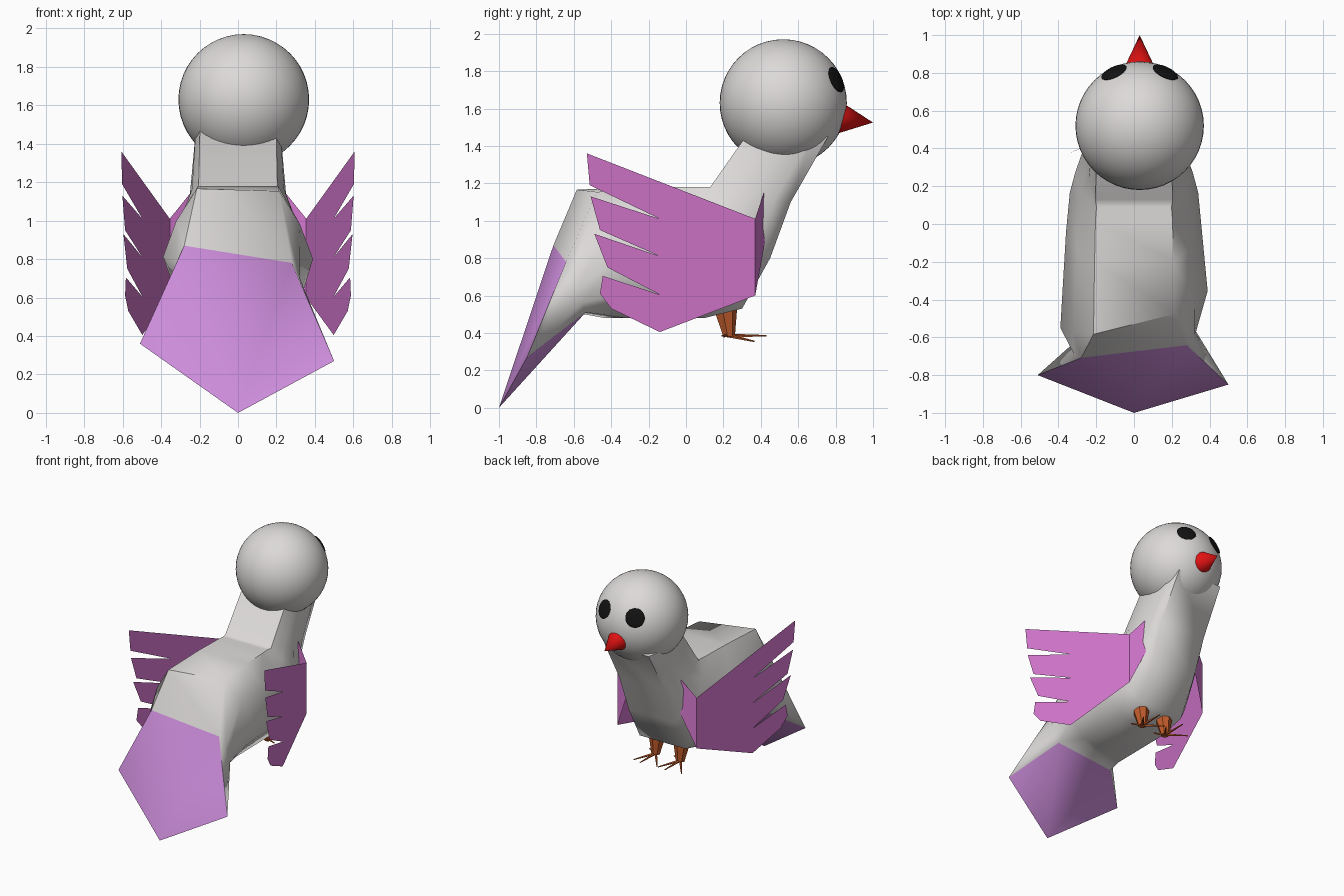
import bpy, bmesh, math
from mathutils import Vector

if "Cube" in bpy.data.objects:
    bpy.data.objects.remove(bpy.data.objects["Cube"])


def mat(name, col):
    m = bpy.data.materials.new(name)
    m.diffuse_color = (*col, 1)
    m.use_nodes = True
    m.node_tree.nodes["Principled BSDF"].inputs["Base Color"].default_value = m.diffuse_color
    return m


GREY = mat("pale_grey", (0.72, 0.70, 0.69))
VIOLET = mat("tail_violet", (0.62, 0.27, 0.72))
PINK = mat("wing_pink", (0.68, 0.19, 0.64))
RED = mat("beak_red", (0.75, 0.006, 0.006))
BLACK = mat("eye_black", (0.006, 0.006, 0.006))
ORANGE = mat("foot_orange", (0.55, 0.11, 0.025))


def finish(bm, name, mats, smooth=None, recalc=True):
    if recalc:
        bmesh.ops.recalc_face_normals(bm, faces=bm.faces[:])
    me = bpy.data.meshes.new(name)
    bm.to_mesh(me)
    bm.free()
    for m in mats:
        me.materials.append(m)
    ob = bpy.data.objects.new(name, me)
    bpy.context.collection.objects.link(ob)
    if smooth:
        bpy.ops.object.select_all(action='DESELECT')
        bpy.context.view_layer.objects.active = ob
        ob.select_set(True)
        bpy.ops.object.shade_smooth_by_angle(angle=math.radians(smooth))
    return ob


def add_cone(bm, a, b, r1, r2, sides):
    """Tapered tube from a to b."""
    a, b = Vector(a), Vector(b)
    d = b - a
    m = d.to_track_quat('Z', 'Y').to_matrix().to_4x4()
    m.translation = (a + b) / 2
    bmesh.ops.create_cone(bm, cap_ends=True, segments=sides, radius1=r1,
                          radius2=r2, depth=d.length, matrix=m)


# Head
HEAD, R = Vector((0.03, 0.52, 1.63)), 0.34
bm = bmesh.new()
bmesh.ops.create_uvsphere(bm, u_segments=48, v_segments=24, radius=R)
bmesh.ops.translate(bm, verts=bm.verts[:], vec=HEAD)
finish(bm, "head", [GREY], 60)

# Eyes: flat buttons lying on the head
for side, name in ((-1, "left_eye"), (1, "right_eye")):
    d = Vector((side * 0.137, 0.285, 0.125)).normalized()
    bm = bmesh.new()
    bmesh.ops.create_uvsphere(bm, u_segments=24, v_segments=10, radius=1)
    bmesh.ops.scale(bm, verts=bm.verts[:], vec=(0.073, 0.073, 0.013))
    bmesh.ops.rotate(bm, verts=bm.verts[:], cent=(0, 0, 0),
                     matrix=d.to_track_quat('Z', 'Y').to_matrix())
    bmesh.ops.translate(bm, verts=bm.verts[:], vec=HEAD + d * (R - 0.002))
    finish(bm, name, [BLACK], 60)

# Beak
bm = bmesh.new()
add_cone(bm, (0.03, 0.82, 1.55), (0.03, 1.0, 1.525), 0.085, 0.0, 24)
finish(bm, "beak", [RED], 50)

# Body: rings from neck to tail root
# (top y, top z, bottom y, bottom z, half width, corner ratio, y skew, z skew)
RINGS = [
    (0.34, 1.48, 0.76, 1.45, 0.22, 0.90, 0, 0),
    (0.13, 1.18, 0.56, 1.10, 0.25, 0.82, 0, 0),
    (0.09, 1.18, 0.45, 0.80, 0.31, 0.64, 0, 0),
    (0.02, 1.18, 0.30, 0.53, 0.34, 0.60, 0, 0),
    (-0.2, 1.18, 0.10, 0.48, 0.36, 0.58, 0, 0),
    (-0.53, 1.16, -0.38, 0.48, 0.39, 0.55, 0.25, -0.03),
    (-0.675, 0.825, -0.57, 0.51, 0.325, 0.86, 0.12, -0.16),
]
bm = bmesh.new()
rings = []
for ty, tz, by, bz, w, c, sy, sz in RINGS:
    mid = (1 + c) / 2 + 0.05
    half = [(0, c), (0.25, mid), (0.52, 1), (0.8, mid), (1, c)]
    pts = [(s, f * w) for s, f in half] + [(s, -f * w) for s, f in half[::-1]]
    rings.append([bm.verts.new((x, ty + (by - ty) * s + sy * x,
                                tz + (bz - tz) * s + sz * x * (1 - s)))
                  for s, x in pts])
n = len(rings[0])
for a, b in zip(rings, rings[1:]):
    for i in range(n):
        j = (i + 1) % n
        bm.faces.new((a[i], a[j], b[j], b[i]))
bm.faces.new(rings[0])

# Tail: wedge from the last ring to three tip points, violet above and below
e = rings[-1]
right = bm.verts.new((0.50, -0.85, 0.27))
left = bm.verts.new((-0.51, -0.80, 0.36))
tip = bm.verts.new((0, -1.0, 0))
tr, br, bl, tl = e[0], e[4], e[5], e[9]
for f in ((tip, left, tl), (tip, tl, tr), (tip, tr, right),
          (tip, left, bl), (tip, bl, br), (tip, br, right)):
    bm.faces.new(f).material_index = 1
for i in range(4):
    bm.faces.new((e[i], e[i + 1], right))
    bm.faces.new((e[i + 5], e[i + 6], left))
finish(bm, "body_and_tail", [GREY, VIOLET], 60)

# Wings: thin feathered sheets with a folded front strip, in (y, z)
WING = [(0.37, 1.01), (-0.53, 1.36), (-0.515, 1.19), (-0.14, 1.01),
        (-0.51, 1.13), (-0.46, 0.95), (-0.14, 0.81),
        (-0.49, 0.93), (-0.42, 0.75), (-0.14, 0.605),
        (-0.445, 0.705), (-0.46, 0.61), (-0.40, 0.53),
        (-0.14, 0.405), (0.37, 0.60)]
for side, name in ((-1, "left_wing"), (1, "right_wing")):
    bm = bmesh.new()
    vs = [bm.verts.new((side * (0.355 + 0.28 * (0.37 - y)), y, z))
          for y, z in WING]
    bm.faces.new(vs if side > 0 else vs[::-1])
    a = bm.verts.new((side * 0.21, 0.43, 1.19))
    b = bm.verts.new((side * 0.23, 0.425, 0.90))
    strip = [vs[0], vs[-1], b, a]
    bm.faces.new(strip if side > 0 else strip[::-1])
    finish(bm, name, [PINK])

# Feet: tapered leg, three front toes and a short back toe
for side, name in ((-1, "left_foot"), (1, "right_foot")):
    x = side * 0.11
    bm = bmesh.new()
    add_cone(bm, (x, 0.205, 0.56), (x, 0.23, 0.38), 0.072, 0.032, 7)
    for deg, length, drop in ((-38, 0.17, 0.03), (0, 0.20, 0.0),
                              (38, 0.17, 0.03), (115, 0.09, 0.0)):
        t = math.radians(deg)
        add_cone(bm, (x, 0.23, 0.385),
                 (x + length * math.sin(t), 0.23 + length * math.cos(t),
                  0.385 - drop), 0.011, 0.004, 5)
    finish(bm, name, [ORANGE])
